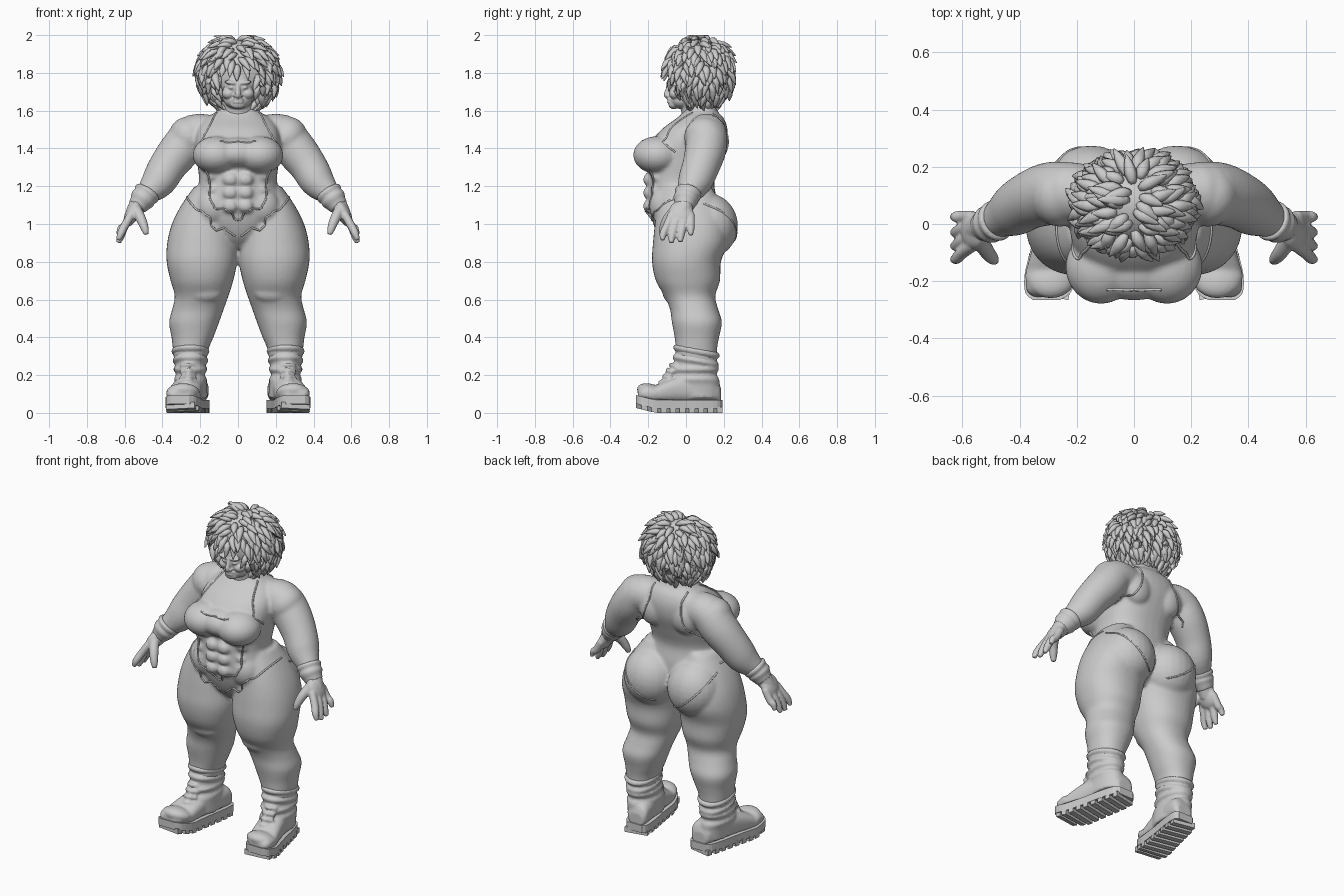
import bpy, bmesh, math, random
from mathutils import Vector, Matrix, Euler
from mathutils.bvhtree import BVHTree

cube = bpy.data.objects.get("Cube")
if cube:
    bpy.data.objects.remove(cube, do_unlink=True)

GREY = (0.6, 0.6, 0.6, 1)
clay = bpy.data.materials.new("grey_clay")
clay.use_nodes = True
clay.diffuse_color = GREY
clay.node_tree.nodes["Principled BSDF"].inputs["Base Color"].default_value = GREY
random.seed(4)


def spline(rows, k=4):
    """Catmull-Rom resampling of tuples."""
    out, n = [], len(rows)
    for i in range(n - 1):
        p = [Vector(rows[min(max(i + o, 0), n - 1)]) for o in (-1, 0, 1, 2)]
        for j in range(k):
            t = j / k
            out.append(p[1] + t * (p[2] - p[0]) / 2
                       + t * t * (p[0] - 2.5 * p[1] + 2 * p[2] - p[3] / 2)
                       + t ** 3 * (1.5 * (p[1] - p[2]) + (p[3] - p[0]) / 2))
    return out + [Vector(rows[-1])]


def loft(bm, rings):
    rows = [[bm.verts.new(p) for p in r] for r in rings]
    n = len(rows[0])
    for a, b in zip(rows, rows[1:]):
        for i in range(n):
            bm.faces.new((a[i], a[(i + 1) % n], b[(i + 1) % n], b[i]))
    bm.faces.new(rows[0][::-1])
    bm.faces.new(rows[-1])


def oval(n=36, e=2.0):
    for i in range(n):
        c, s = math.cos(math.tau * i / n), math.sin(math.tau * i / n)
        yield math.copysign(abs(c) ** (2 / e), c), math.copysign(abs(s) ** (2 / e), s)


def stack(bm, rows, e=2.0):
    """Horizontal sections: z, x min, x max, y min, y max."""
    loft(bm, [[Vector(((a + b + (b - a) * u) / 2, (c + d + (d - c) * v) / 2, z))
               for u, v in oval(e=e)] for z, a, b, c, d in spline(rows)])


def tube(bm, path, sides=16, k=4, flat=1.0):
    """Round sections along x, y, z, radius."""
    pts = spline(path, k)
    rings = []
    for i, p in enumerate(pts):
        d = pts[min(i + 1, len(pts) - 1)].xyz - pts[max(i - 1, 0)].xyz
        q = d.to_track_quat('Z', 'Y')
        rings.append([p.xyz + q @ Vector((u * p.w, v * p.w * flat, 0)) for u, v in oval(sides)])
    loft(bm, rings)


def blob(bm, loc, size, rot=(0, 0, 0)):
    bmesh.ops.create_uvsphere(bm, u_segments=24, v_segments=16, radius=1,
                              matrix=Matrix.LocRotScale(Vector(loc), Euler(rot), Vector(size)))


def mirror(bm):
    copy = bmesh.ops.duplicate(bm, geom=bm.verts[:] + bm.edges[:] + bm.faces[:])["geom"]
    for v in copy:
        if isinstance(v, bmesh.types.BMVert):
            v.co.x *= -1


def finish(bm, name, voxel=0, smooth=4, shade=True):
    bmesh.ops.recalc_face_normals(bm, faces=bm.faces[:])
    mesh = bpy.data.meshes.new(name)
    bm.to_mesh(mesh)
    bm.free()
    mesh.materials.append(clay)
    for f in mesh.polygons:
        f.use_smooth = shade
    ob = bpy.data.objects.new(name, mesh)
    bpy.context.collection.objects.link(ob)
    if voxel:
        m = ob.modifiers.new("Blend", 'REMESH')
        m.mode, m.voxel_size, m.use_smooth_shade = 'VOXEL', voxel, True
        m = ob.modifiers.new("Soften", 'SMOOTH')
        m.factor, m.iterations = 0.5, smooth
    return ob


# Body: legs, arms and paired muscles, then the centre
bm = bmesh.new()
stack(bm, [(1.2, .06, .23, -.12, .13), (1.1, .03, .3, -.15, .19), (1, .01, .35, -.165, .22),
           (.9, .0, .375, -.175, .22), (.8, .004, .378, -.18, .185), (.7, .025, .357, -.16, .18),
           (.62, .05, .335, -.115, .155), (.55, .075, .348, -.085, .17), (.48, .1, .365, -.075, .19),
           (.4, .13, .352, -.06, .175), (.34, .155, .345, -.055, .165), (.25, .17, .335, -.05, .16)], 2.2)
blob(bm, (.18, -.07, .64), (.1, .055, .06))                        # knee
blob(bm, (.15, .12, .99), (.165, .155, .17))                       # buttock
tube(bm, [(.12, .1, 1.47, .1), (.23, .11, 1.475, .107), (.3, .105, 1.4, .11), (.37, .08, 1.31, .1),
          (.425, .045, 1.22, .09), (.495, .005, 1.145, .055), (.53, -.01, 1.08, .045)], 24)
blob(bm, (.26, .1, 1.46), (.1, .11, .11), (0, .6, 0))              # shoulder
blob(bm, (.115, -.15, 1.365), (.125, .13, .1))                     # breast
blob(bm, (.11, .16, 1.43), (.09, .065, .1))                        # shoulder blade
blob(bm, (.12, -.11, 1.1), (.1, .085, .11), (0, -.5, 0))           # lower waist
for z in (1.235, 1.165, 1.095):
    blob(bm, (.04, -.195, z), (.043, .032, .037))                  # stomach muscle
    blob(bm, (.13, -.13, z + .02), (.045, .06, .028), (0, .5, 0))  # rib muscle
mirror(bm)
stack(bm, [(.87, -.06, .06, -.08, .1), (.93, -.13, .13, -.14, .16), (1.02, -.22, .22, -.18, .17),
           (1.12, -.235, .235, -.2, .165), (1.22, -.207, .207, -.2, .15), (1.32, -.215, .215, -.2, .18),
           (1.42, -.225, .225, -.19, .215), (1.5, -.215, .215, -.13, .22), (1.56, -.17, .17, -.05, .2),
           (1.6, -.11, .11, -.01, .165), (1.66, -.085, .085, 0, .15)], 2.4)
blob(bm, (0, -.15, 1.375), (.16, .118, .085))                      # chest bridge
body = finish(bm, "body", .01, 5)

# Head and face
bm = bmesh.new()
blob(bm, (.035, -.083, 1.722), (.017, .014, .01))                  # eye
blob(bm, (.036, -.088, 1.748), (.036, .016, .011), (0, -.15, 0))   # brow
blob(bm, (.05, -.055, 1.69), (.035, .035, .03))                    # cheek
blob(bm, (.013, -.094, 1.678), (.012, .012, .009))                 # nostril
mirror(bm)
blob(bm, (0, .02, 1.735), (.1, .115, .135))
blob(bm, (0, -.02, 1.655), (.075, .066, .047))
blob(bm, (0, -.065, 1.632), (.04, .028, .024))
tube(bm, [(0, -.088, 1.74, .01), (0, -.1, 1.7, .013), (0, -.105, 1.682, .014), (0, -.09, 1.67, .01)])
for z in (1.645, 1.66):
    blob(bm, (0, -.084, z), (.03, .016, .008))                     # lip
tube(bm, [(0, .07, 1.56, .09), (0, .05, 1.68, .085)], 24)          # neck
finish(bm, "head", .005, 3)

# Hair: cap covered in drooping locks parted in the middle
bm = bmesh.new()
centre, size = Vector((0, .07, 1.8)), Vector((.193, .155, .178))
blob(bm, centre, size)
COUNT = 300
for i in range(COUNT):
    h = 1 - 1.82 * (i + .5) / COUNT
    a = i * 2.39996
    r = math.sqrt(1 - h * h)
    d = Vector((r * math.cos(a), r * math.sin(a), h))
    p = centre + d * size * .97
    if p.y < 0 and abs(p.x) < .095 and p.z < 1.835:
        continue
    part = math.copysign(.6 * max(h, 0), d.x)
    t = Vector((part + random.uniform(-.45, .45), random.uniform(-.45, .45), -1))
    t = (t - d * t.dot(d)).normalized()
    ln = random.uniform(.075, .11)
    lift = random.uniform(.2, .34)
    path = [p, p + t * ln * .3 + d * ln * .2, p + t * ln * .7 + d * ln * lift * .9,
            p + t * ln + d * ln * lift]
    tube(bm, [(*q, w) for q, w in zip(path, (.012, .022, .015, .002))], 6, 2, .8)
for v in bm.verts:
    v.co.z = min(v.co.z, 2)
finish(bm, "hair")

# Gloved hands
bm = bmesh.new()
blob(bm, (.56, -.025, 1.055), (.036, .066, .075), (.15, -.45, 0))
tube(bm, [(.495, .005, 1.15, .055), (.535, -.01, 1.09, .048), (.56, -.025, 1.05, .04)])
for y, tip, z in ((-.075, -.125, .915), (-.04, -.078, .9), (-.005, -.03, .905), (.025, .025, .94)):
    tube(bm, [(.565, y, 1.05, .022), (.6, (y + tip) / 2, .99, .022),
              (.62, tip * .9 + y * .1, z + .035, .02), (.633, tip, z, .012)])
tube(bm, [(.545, -.045, 1.085, .03), (.515, -.095, 1.03, .027), (.495, -.12, .98, .022),
          (.485, -.13, .945, .013)])
mirror(bm)
finish(bm, "gloved_hands", .006, 3)

# Glove cuffs
bm = bmesh.new()
tube(bm, [(.475, .015, 1.175, .068), (.485, .01, 1.16, .073), (.495, .005, 1.147, .064),
          (.505, 0, 1.132, .068), (.52, -.005, 1.11, .057), (.535, -.01, 1.09, .05)], 28)
mirror(bm)
finish(bm, "glove_cuffs", .007, 2)

# Boots
foot = [(.185, .045, .13), (.16, .068, .18), (.08, .078, .2), (-.02, .08, .2), (-.1, .085, .175),
        (-.17, .088, .142), (-.23, .075, .12), (-.255, .045, .09)]


def foot_x(y):
    return .255 - .2 * y


def toe_spring(bm):
    for v in bm.verts:
        v.co.z += max(0, -.16 - v.co.y) * .25


bm = bmesh.new()
loft(bm, [[Vector((foot_x(y) + w * u, y, (.05 + top) / 2 + (top - .05) / 2 * v))
           for u, v in oval(e=2.5)] for y, w, top in spline(foot)])
blob(bm, (foot_x(-.18), -.18, .1), (.09, .08, .048))               # toe cap
toe_spring(bm)
shaft = [(.08, .16, .325, -.09, .18), (.15, .165, .33, -.1, .178)]
for i in range(6):
    g = .007 * (-1) ** i
    z = .18 + .025 * i
    shaft.append((z, .172 - g - i * .002, .332 + g + i * .002, -.085 + i * .005 - g, .168 + g))
shaft += [(.325, .152, .352, -.068, .18), (.345, .155, .349, -.062, .172)]
n = len(bm.verts)
stack(bm, shaft, 2.1)
bm.verts.ensure_lookup_table()
for v in bm.verts[n:]:
    if v.co.z > .25:
        v.co.z -= (v.co.y - .03) * .18
for i in range(4):                                                 # laces
    y, z = -.135 + .018 * i, .165 + .03 * i
    tube(bm, [(.225, y + .03, z - .01, .011), (.265, y, z, .011), (.305, y + .03, z - .01, .011)])
mirror(bm)
finish(bm, "boots", .008, 2)

# Soles with cross treads
bm = bmesh.new()
rows = spline(foot, 3)
edge = [(foot_x(r.x) + s * r.y * 1.06, r.x * 1.04) for s, rr in ((1, rows), (-1, rows[::-1])) for r in rr]
loft(bm, [[Vector((x, y, z)) for x, y in edge] for z in (.022, .068)])
for i in range(9):
    y = .165 - .05 * i
    w = min(rows, key=lambda r: abs(r.x - y)).y
    bmesh.ops.create_cube(bm, size=1, matrix=Matrix.LocRotScale(
        Vector((foot_x(y), y, .016)), Euler((0, 0, .2)), Vector((w * 2.05, .032, .032))))
toe_spring(bm)
mirror(bm)
finish(bm, "boot_soles", shade=False)

# Suit seams laid onto the body
tree = BVHTree.FromObject(body, bpy.context.evaluated_depsgraph_get())
seams = [
    [(.02, -.2, .9), (.1, -.2, .97), (.2, -.2, 1.05), (.27, -.1, 1.13), (.29, .05, 1.16)],
    [(.3, .1, 1.12), (.25, .25, 1.02), (.13, .3, .9), (.03, .25, .85)],
    [(.12, .03, 1.6), (.16, -.08, 1.53), (.21, -.12, 1.46), (.23, -.06, 1.38)],
    [(.12, .15, 1.6), (.12, .26, 1.5), (.16, .25, 1.38), (.22, .15, 1.3)],
    [(.19, -.2, 1.26), (.15, -.22, 1.13), (.08, -.25, 1.03), (0, -.25, 1)],
    [(.09, -.25, 1.475), (.05, -.25, 1.46), (0, -.25, 1.465)],
]
bm = bmesh.new()
for path in seams:
    pts = [tree.find_nearest(p)[0] for p in spline(path, 6)]
    tube(bm, [(*p, .005) for p in pts], 8, 2)
mirror(bm)
finish(bm, "suit_seams")
